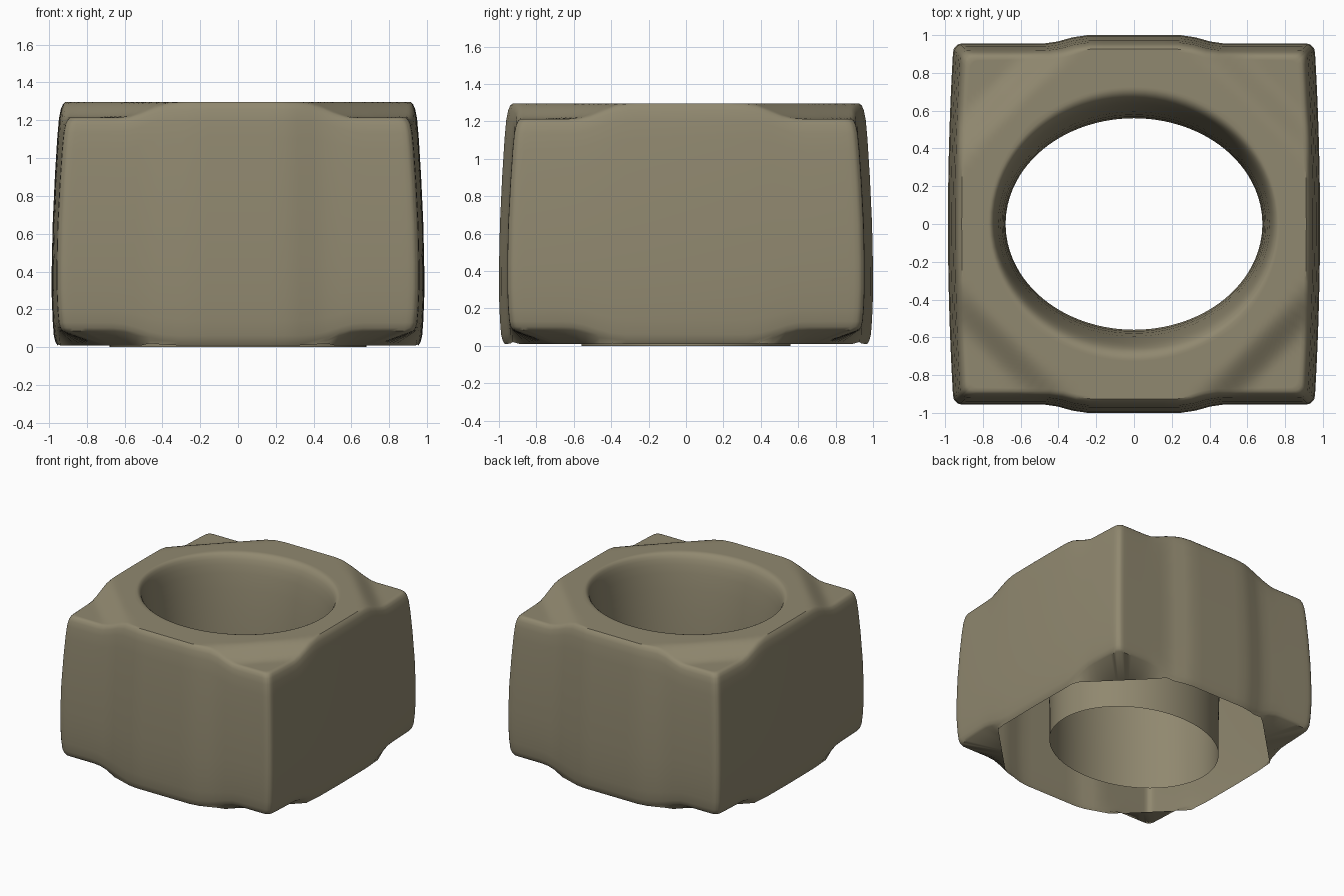
import bpy, bmesh, math

if "Cube" in bpy.data.objects:
    bpy.data.objects.remove(bpy.data.objects["Cube"])

SEG = 36                      # segments per side of the square outline
HOLE_X, HOLE_Y = 0.68, 0.56   # elliptical bore at the bottom
RIM_X, RIM_Y = 0.765, 0.715   # bore at the top face
TOP, LOW, DROP = 1.297, 0.01, 0.083


def smooth(a, b, v):
    t = min(1.0, max(0.0, (v - a) / (b - a)))
    return t * t * (3 - 2 * t)


def corner(x, y):
    """0 on the octagonal middle, 1 on the dropped corners."""
    return smooth(1.22, 1.5, abs(x) + abs(y))


def outline():
    """Square outline: raised panels on front/back, gentle bulge on the sides."""
    pts = []
    for side in range(4):
        for i in range(SEG):
            s = math.sin(math.pi / 2 * (2 * i / SEG - 1))
            a = abs(s)
            if side % 2 == 0:
                d = 0.97 + 0.045 * (1 - smooth(0.26, 0.5, a))
            else:
                d = 0.97 + 0.03 * (1 - s * s)
            pull = 1 - 0.014 * max(0, (a - 0.95) / 0.05) ** 2
            x, y = s * 0.97 * pull, -d * pull
            for _ in range(side):
                x, y = -y, x
            pts.append((x, y))
    return pts


base = outline()
angles = [math.atan2(y / RIM_Y, x / RIM_X) for x, y in base]
rings = []

# folded-under bottom corners, leaving an octagonal opening
ring = []
for x, y in base:
    x, y = x * 0.955, y * 0.955
    k = min(1.0, 1.4 / (abs(x) + abs(y)))
    z = LOW if k < 1 else LOW + 0.4 * DROP * corner(x * 0.955, y * 0.955)
    ring.append((x * k, y * k, z))
rings.append(ring)

# bulging outer wall
for f, r in ((0, .955), (.015, .966), (.04, .974), (.1, .98), (.2, .985), (.32, .985),
             (.5, .98), (.7, .968), (.85, .956), (.93, .947), (.97, .937), (.99, .926), (1, .912)):
    ring = []
    for x, y in base:
        c = corner(x * 0.912, y * 0.912)
        zb, zt = LOW + (DROP - 0.008) * c, TOP - DROP * c
        ring.append((x * r, y * r, zb + f * (zt - zb)))
    rings.append(ring)

# top face with dropped corners
STEPS = 18
for j in range(1, STEPS + 1):
    t = j / STEPS
    ring = []
    for (x, y), a in zip(base, angles):
        px = x * 0.912 * (1 - t) + RIM_X * math.cos(a) * t
        py = y * 0.912 * (1 - t) + RIM_Y * math.sin(a) * t
        ring.append((px, py, TOP - DROP * corner(px, py)))
    rings.append(ring)

# softly rounded lip and bore tapering down to the open tube end
for t, z in ((.12, 1.292), (.24, 1.278), (.34, 1.255), (.44, 1.215), (.54, 1.15),
             (.66, 1.03), (.78, .87), (.88, .68), (.95, .48), (1, .25), (1, 0)):
    rx, ry = RIM_X + (HOLE_X - RIM_X) * t, RIM_Y + (HOLE_Y - RIM_Y) * t
    rings.append([(rx * math.cos(a), ry * math.sin(a), z) for a in angles])

# bridge all rings into one skin
bm = bmesh.new()
loops = [[bm.verts.new(p) for p in ring] for ring in rings]
n = len(base)
for lo, hi in zip(loops, loops[1:]):
    for i in range(n):
        k = (i + 1) % n
        bm.faces.new((lo[i], lo[k], hi[k], hi[i]))
bmesh.ops.remove_doubles(bm, verts=bm.verts, dist=0.0004)
mesh = bpy.data.meshes.new("square_nut")
bm.to_mesh(mesh)
bm.free()

nut = bpy.data.objects.new("square_nut", mesh)
bpy.context.collection.objects.link(nut)
mat = bpy.data.materials.new("olive_grey")
mat.diffuse_color = (0.28, 0.247, 0.16, 1)
mat.use_nodes = True
mat.node_tree.nodes["Principled BSDF"].inputs["Base Color"].default_value = mat.diffuse_color
mesh.materials.append(mat)

bpy.context.view_layer.objects.active = nut
nut.select_set(True)
bpy.ops.object.shade_smooth_by_angle(angle=math.radians(40))
